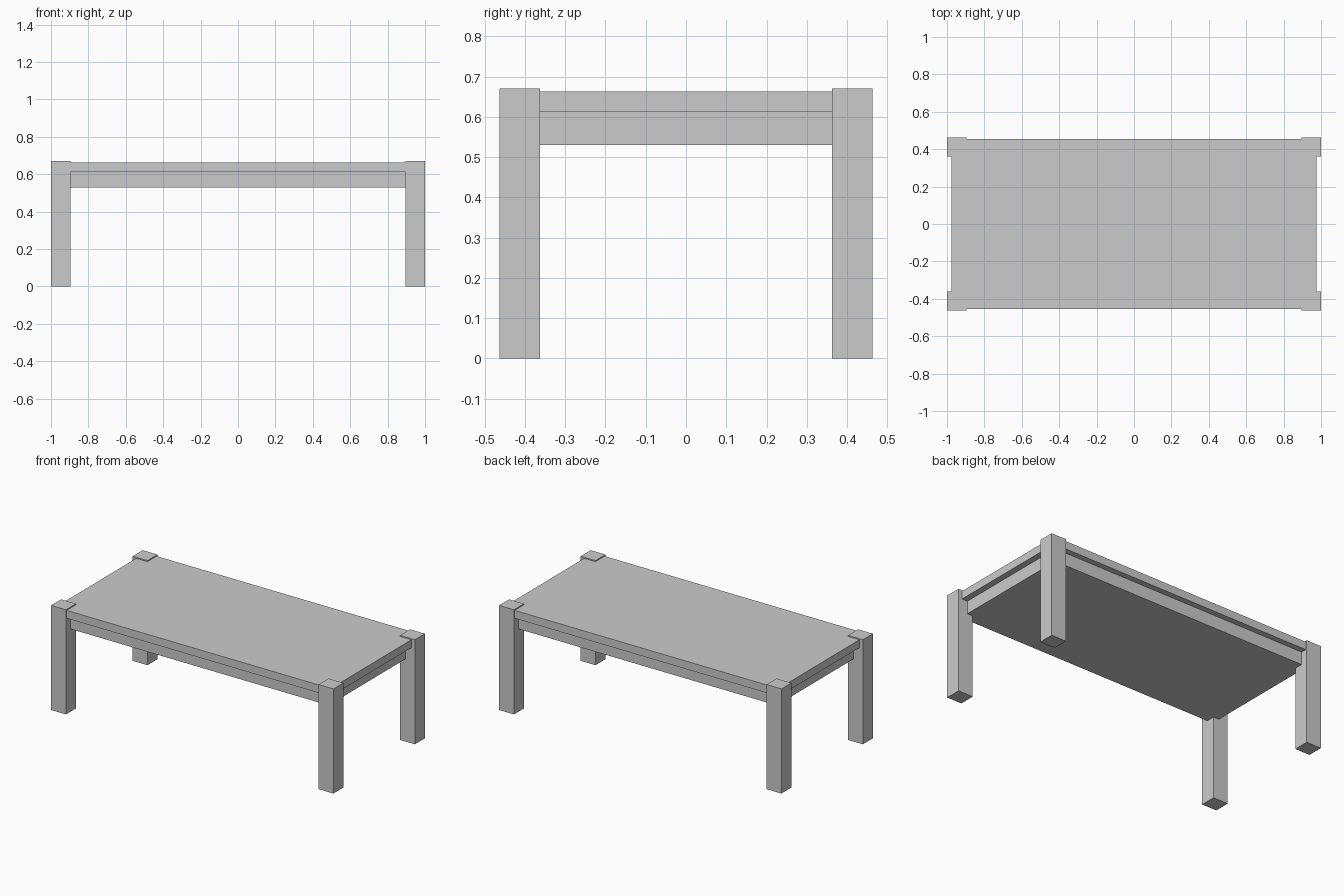
import bpy

if "Cube" in bpy.data.objects:
    bpy.data.objects.remove(bpy.data.objects["Cube"])


def box(name, x, y, z):
    """Axis-aligned box from (min, max) ranges."""
    ranges = (x, y, z)
    centre = [(a + b) / 2 for a, b in ranges]
    bpy.ops.mesh.primitive_cube_add(size=1, location=centre)
    ob = bpy.context.object
    ob.name = name
    ob.scale = [b - a for a, b in ranges]
    bpy.ops.object.transform_apply(location=False, rotation=False, scale=True)
    return ob


# Table top slab
box("table_top", (-0.975, 0.975), (-0.455, 0.455), (0.612, 0.663))

# Solid apron block, inset under the top
box("apron", (-0.935, 0.935), (-0.418, 0.418), (0.53, 0.612))

# Four square corner legs, standing slightly proud of the top
for sx, side in ((-1, "left"), (1, "right")):
    for sy, end in ((-1, "front"), (1, "back")):
        box(f"{end}_{side}_leg",
            sorted((sx * 0.895, sx * 1.0)),
            sorted((sy * 0.362, sy * 0.463)),
            (0, 0.67))
